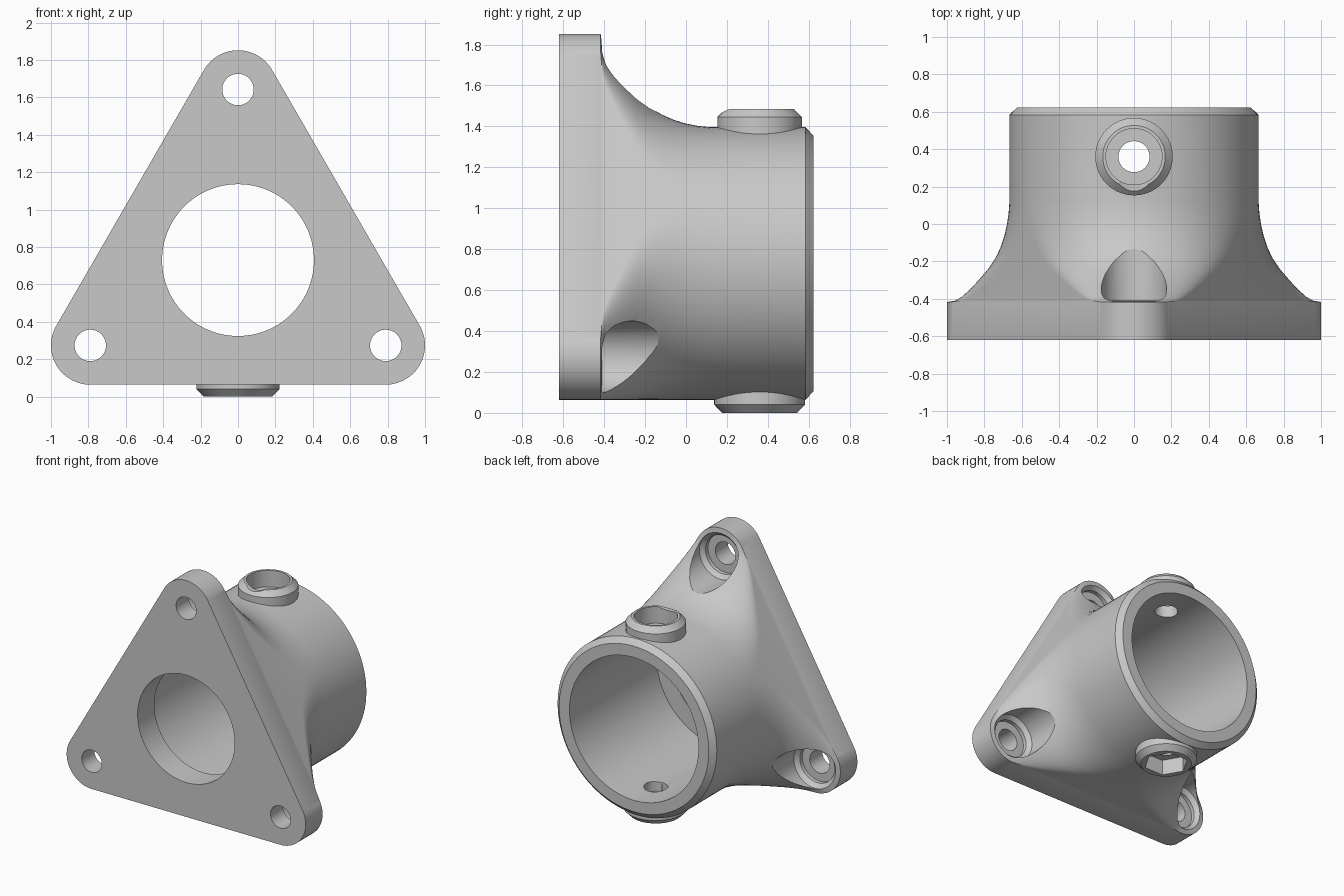
import bpy
import bmesh
from math import sin, cos, pi, radians
from mathutils import Matrix, Vector

cube = bpy.data.objects.get("Cube")
if cube:
    bpy.data.objects.remove(cube, do_unlink=True)

AXIS_Z = 0.73        # height of the bore axis
INRADIUS = 0.666     # tube radius and distance from axis to each flat side
BOLT_R = 0.912       # distance from axis to each bolt hole
BOSS_Y = 0.36
ARC = 32             # segments per rounded corner

grey = bpy.data.materials.new("light_grey")
grey.use_nodes = True
colour = (0.58, 0.58, 0.58, 1)
grey.diffuse_color = colour
grey.node_tree.nodes["Principled BSDF"].inputs["Base Color"].default_value = colour


def make_object(name, bm, matrix=Matrix()):
    bmesh.ops.remove_doubles(bm, verts=bm.verts, dist=1e-5)
    bmesh.ops.recalc_face_normals(bm, faces=bm.faces)
    bm.transform(matrix)
    mesh = bpy.data.meshes.new(name)
    bm.to_mesh(mesh)
    bm.free()
    mesh.materials.append(grey)
    obj = bpy.data.objects.new(name, mesh)
    bpy.context.collection.objects.link(obj)
    return obj


def loft(name, rings, matrix=Matrix()):
    """Skin closed rings of points and cap both ends."""
    bm = bmesh.new()
    loops = [[bm.verts.new(p) for p in ring] for ring in rings]
    n = len(loops[0])
    for a, b in zip(loops, loops[1:]):
        for i in range(n):
            j = (i + 1) % n
            bm.faces.new((a[i], a[j], b[j], b[i]))
    bm.faces.new(loops[0])
    bm.faces.new(loops[-1])
    return make_object(name, bm, matrix)


def lathe(name, profile, matrix, sides=64):
    """Solid of revolution from (radius, height) pairs."""
    rings = [[(r * cos(2 * pi * i / sides), r * sin(2 * pi * i / sides), h)
              for i in range(sides)] for r, h in profile]
    return loft(name, rings, matrix)


def combine(target, tool, operation):
    mod = target.modifiers.new(operation.lower(), 'BOOLEAN')
    mod.operation = operation
    mod.solver = 'EXACT'
    mod.object = tool
    bpy.context.view_layer.objects.active = target
    bpy.ops.object.modifier_apply(modifier=mod.name)
    bpy.data.objects.remove(tool, do_unlink=True)


def rounded_triangle(y, spread, inset=0):
    """Section whose corners reach outwards while its flat sides stay put."""
    radius = INRADIUS - spread / 2 - inset
    points = []
    for k in range(3):
        mid = radians(90 + 120 * k)
        for i in range(ARC + 1):
            a = mid + radians(120) * (i / ARC - 0.5)
            points.append((spread * cos(mid) + radius * cos(a), y,
                           AXIS_Z + spread * sin(mid) + radius * sin(a)))
    return points


def along_y(x, z):
    return Matrix.Translation((x, 0, z)) @ Matrix.Rotation(-pi / 2, 4, 'X')


# Flange flowing into the round tube
flare = [(-0.39, 0.70), (-0.35, 0.575), (-0.30, 0.45), (-0.24, 0.31),
         (-0.18, 0.2), (-0.12, 0.125), (-0.06, 0.072), (0, 0.035), (0.06, 0.012)]
sections = [rounded_triangle(-0.62, BOLT_R), rounded_triangle(-0.417, BOLT_R),
            rounded_triangle(-0.41, 0.8)]
sections += [rounded_triangle(y, s) for y, s in flare]
sections += [rounded_triangle(0.12, 0), rounded_triangle(0.583, 0),
             rounded_triangle(0.622, 0, 0.04)]
body = loft("flanged_housing", sections)

# Clamp bosses above and below the tube
boss_at = Matrix.Translation((0, BOSS_Y, 0))
combine(body, lathe("top_boss", [(0.207, 1.22), (0.207, 1.445), (0.167, 1.485)],
                    boss_at), 'UNION')
combine(body, lathe("bottom_boss", [(0.183, 0), (0.222, 0.04), (0.222, 0.22)],
                    boss_at), 'UNION')

# Stepped main bore
combine(body, lathe("bore_cutter", [(0.406, -0.8), (0.406, -0.42), (0.54, -0.42),
                                    (0.54, 0.8)], along_y(0, AXIS_Z), 96), 'DIFFERENCE')

# Cross screw hole with head recess above and hexagonal nut recess below
combine(body, lathe("screw_cutter", [(0.083, -0.2), (0.083, 1.36), (0.15, 1.36),
                                     (0.15, 1.7)], boss_at, 48), 'DIFFERENCE')
combine(body, lathe("nut_cutter", [(0.16, -0.2), (0.16, 0.12)], boss_at, 6), 'DIFFERENCE')

# Bolt holes with head pockets sunk into the corners
for k in range(3):
    a = radians(90 + 120 * k)
    place = along_y(BOLT_R * cos(a), AXIS_Z + BOLT_R * sin(a))
    combine(body, lathe("bolt_cutter", [(0.084, -0.8), (0.084, -0.47), (0.145, -0.47),
                                        (0.145, -0.44), (0.175, -0.41), (0.175, 0.4)],
                        place, 48), 'DIFFERENCE')

# Smooth shading with crisp edges
bpy.ops.object.select_all(action='DESELECT')
body.select_set(True)
bpy.context.view_layer.objects.active = body
bpy.ops.object.shade_smooth_by_angle(angle=radians(25))
